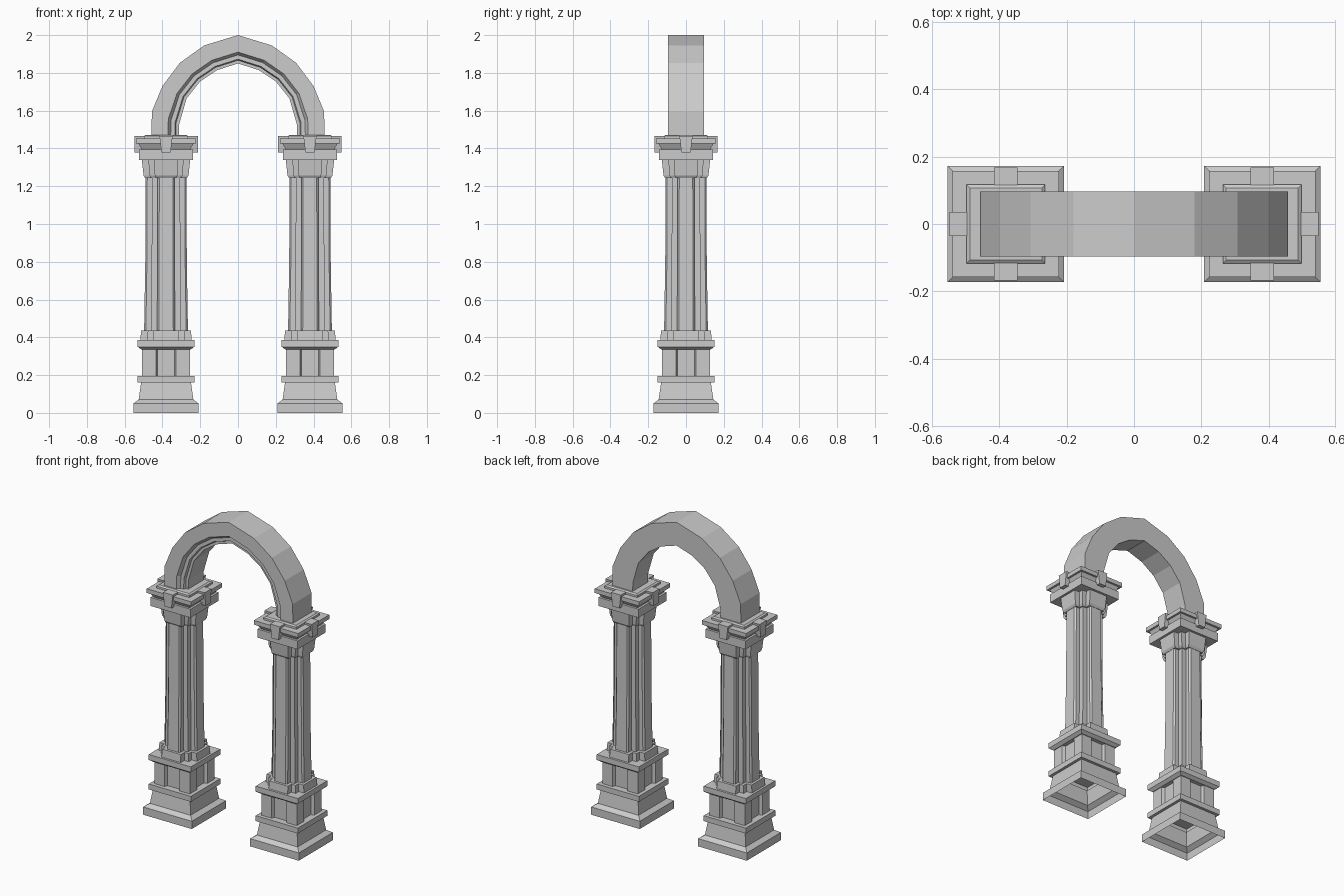
import bpy
import bmesh

cube = bpy.data.objects.get("Cube")
if cube:
    bpy.data.objects.remove(cube, do_unlink=True)

stone = bpy.data.materials.new("grey_stone")
stone.use_nodes = True
grey = (0.6, 0.6, 0.6, 1)
stone.diffuse_color = grey
stone.node_tree.nodes["Principled BSDF"].inputs["Base Color"].default_value = grey

COLUMN_X = 0.381


def make(name, verts, faces, mirrored=True):
    mesh = bpy.data.meshes.new(name)
    mesh.from_pydata(verts, [], faces)
    mesh.materials.append(stone)
    bm = bmesh.new()
    bm.from_mesh(mesh)
    bmesh.ops.recalc_face_normals(bm, faces=bm.faces)
    bm.to_mesh(mesh)
    bm.free()
    obj = bpy.data.objects.new(name, mesh)
    bpy.context.scene.collection.objects.link(obj)
    if mirrored:
        obj.modifiers.new("other_side", "MIRROR").use_axis[0] = True


def around(side):
    """Repeat one side of a plan on all four sides, counter-clockwise."""
    plan = []
    for c, s in ((1, 0), (0, 1), (-1, 0), (0, -1)):
        plan += [(c * x - s * y, s * x + c * y) for x, y in side]
    return plan


def bridge(rings, n):
    return [(r * n + i, r * n + (i + 1) % n, (r + 1) * n + (i + 1) % n, (r + 1) * n + i)
            for r in range(rings - 1) for i in range(n)]


def stack(name, plan, profile, bottom=True):
    """Loft a plan through (height, half width) levels."""
    n = len(plan)
    verts = [(COLUMN_X + x * h, y * h, z) for z, h in profile for x, y in plan]
    faces = bridge(len(profile), n)
    faces.append(tuple(range(len(verts) - n, len(verts))))
    if bottom:
        faces.append(tuple(reversed(range(n))))
    make(name, verts, faces)


# Plans: plain square, recessed panels, chamfered pilasters, notched corners
square = around([(1, -1)])
panelled = around([(1, -1), (1, -0.42), (0.84, -0.36), (0.84, 0.36), (1, 0.42)])
pilasters = around([(0.69, -0.69), (0.69, -0.41), (0.92, -0.41), (1, -0.33),
                    (1, 0.33), (0.92, 0.41), (0.69, 0.41)])
notched = around([(0.73, -0.73), (0.73, -0.5), (1, -0.5), (1, 0.5), (0.73, 0.5)])

# Column, bottom to top
stack("plinth", square, [(0, 0.173), (0.05, 0.173), (0.07, 0.145), (0.16, 0.132),
                         (0.16, 0.15), (0.195, 0.15)], bottom=False)
stack("pedestal", panelled, [(0.195, 0.126), (0.345, 0.126)])
stack("pedestal_cornice", square, [(0.335, 0.13), (0.35, 0.15), (0.385, 0.15)])
stack("shaft_base", notched, [(0.385, 0.136), (0.435, 0.132), (0.435, 0.12)])
stack("shaft", pilasters, [(0.435, 0.116), (0.8, 0.11), (1.25, 0.108)])
stack("capital_bell", notched, [(1.243, 0.11), (1.257, 0.119), (1.34, 0.128)])
stack("capital_lower_slab", square, [(1.34, 0.143), (1.395, 0.143), (1.395, 0.128)])
stack("capital_upper_slab", square, [(1.39, 0.126), (1.425, 0.145), (1.425, 0.158),
                                     (1.452, 0.158)])
stack("arch_seat", square, [(1.45, 0.117), (1.465, 0.117), (1.472, 0.107)])

# Tapered brackets in the middle of each capital side
for name, dx, dy in (("front", 0, -1), ("back", 0, 1), ("outer", 1, 0), ("inner", -1, 0)):
    verts = []
    for z, width in ((1.378, 0.024), (1.466, 0.035)):
        for depth, side in ((0.115, -1), (0.168, -1), (0.168, 1), (0.115, 1)):
            verts.append((COLUMN_X + dx * depth - dy * side * width,
                          dy * depth + dx * side * width, z))
    make(name + "_bracket", verts, bridge(2, 4) + [(3, 2, 1, 0), (4, 5, 6, 7)])

# Pointed arch, with a stepped moulding on the front inner edge
outer = [(0.458, 1.465), (0.456, 1.595), (0.4, 1.73), (0.308, 1.853), (0.18, 1.945), (0, 2)]
inner = [(0.313, 1.465), (0.311, 1.53), (0.272, 1.665), (0.2, 1.755), (0.11, 1.815), (0, 1.85)]
section = [(0, -0.096), (0.6, -0.096), (0.7, -0.075), (0.85, -0.075),
           (0.89, -0.06), (1, -0.06), (1, 0.096), (0, 0.096)]
outer += [(-x, z) for x, z in reversed(outer[:-1])]
inner += [(-x, z) for x, z in reversed(inner[:-1])]
verts = [(ox + (ix - ox) * t, y, oz + (iz - oz) * t)
         for (ox, oz), (ix, iz) in zip(outer, inner) for t, y in section]
n = len(section)
faces = bridge(len(outer), n)
faces += [tuple(reversed(range(n))), tuple(range(len(verts) - n, len(verts)))]
make("arch", verts, faces, mirrored=False)
